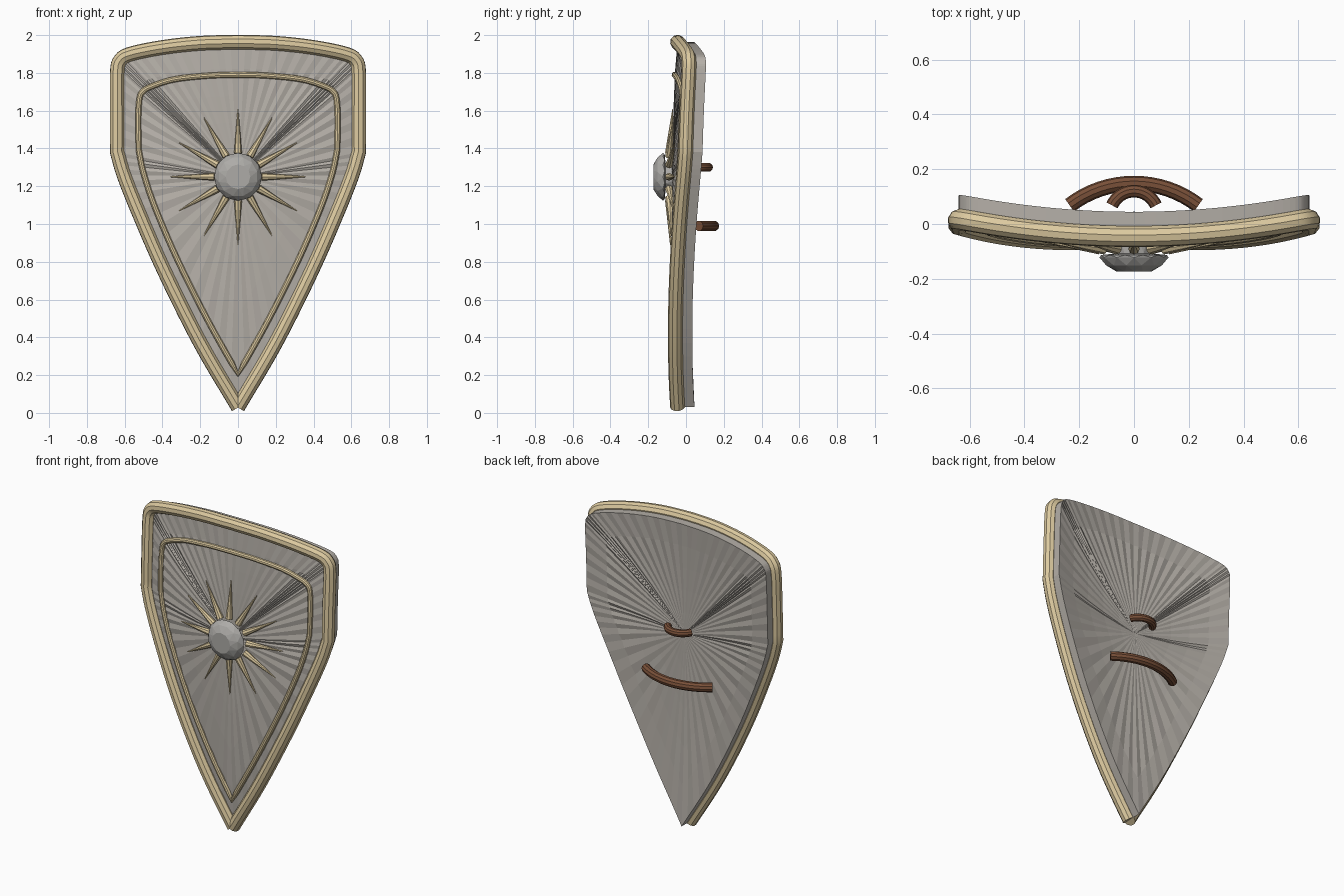
import bpy, bmesh
from math import sin, cos, pi, asin
from mathutils import Vector

if "Cube" in bpy.data.objects:
    bpy.data.objects.remove(bpy.data.objects["Cube"])


def material(name, rgb):
    m = bpy.data.materials.new(name)
    m.use_nodes = True
    m.diffuse_color = (*rgb, 1)
    m.node_tree.nodes["Principled BSDF"].inputs["Base Color"].default_value = (*rgb, 1)
    return m


STEEL = material("warm grey steel", (0.46, 0.43, 0.39))
BOSS = material("boss grey", (0.42, 0.41, 0.39))
BRASS = material("pale brass", (0.72, 0.59, 0.35))
LEATHER = material("brown leather", (0.19, 0.08, 0.04))
CENTRE_Z = 1.25


def bowl(x, z):
    """Depth of the curved front surface."""
    return -0.077 + 0.17 * x * x + 0.034 * (z - 1) ** 2


def add_object(name, mesh, mat):
    mesh.materials.clear()
    mesh.materials.append(mat)
    ob = bpy.data.objects.new(name, mesh)
    bpy.context.collection.objects.link(ob)
    return ob


def from_bmesh(name, bm, mat):
    bmesh.ops.recalc_face_normals(bm, faces=bm.faces)
    mesh = bpy.data.meshes.new(name)
    bm.to_mesh(mesh)
    bm.free()
    return add_object(name, mesh, mat)


def tube(name, points, radius, mat, cyclic=False):
    cu = bpy.data.curves.new(name, "CURVE")
    cu.dimensions = "3D"
    cu.bevel_depth = radius
    cu.bevel_resolution = 3
    cu.use_fill_caps = True
    sp = cu.splines.new("POLY")
    sp.points.add(len(points) - 1)
    for p, co in zip(sp.points, points):
        p.co = (*co, 1)
    sp.use_cyclic_u = cyclic
    tmp = bpy.data.objects.new(name + "_path", cu)
    bpy.context.collection.objects.link(tmp)
    dg = bpy.context.evaluated_depsgraph_get()
    mesh = bpy.data.meshes.new_from_object(tmp.evaluated_get(dg))
    bpy.data.objects.remove(tmp)
    ob = add_object(name, mesh, mat)
    bpy.context.view_layer.objects.active = ob
    bpy.ops.object.select_all(action="DESELECT")
    ob.select_set(True)
    bpy.ops.object.shade_smooth_by_angle()
    return ob


def smooth_path(pts, steps):
    """Catmull-Rom curve through 2D points."""
    v = [Vector(p) for p in pts]
    v = [2 * v[0] - v[1]] + v + [2 * v[-1] - v[-2]]
    out = []
    for a, b, c, d in zip(v, v[1:], v[2:], v[3:]):
        for i in range(steps):
            t = i / steps
            out.append(0.5 * (2 * b + (c - a) * t + (2 * a - 5 * b + 4 * c - d) * t * t
                              + (3 * b - a - 3 * c + d) * t ** 3))
    return out + [v[-2]]


def outline(top, side, steps=5):
    """Full outline from the tip, up the left side, over the top and down again."""
    half = smooth_path(side, steps) + smooth_path(top, steps)[1:]
    return half + [Vector((-p.x, p.y)) for p in half[-2::-1]]


outer = outline(
    [(0.64, 1.38), (0.64, 1.6), (0.64, 1.8), (0.625, 1.865), (0.57, 1.9),
     (0.4, 1.935), (0.2, 1.957), (0, 1.963)],
    [(0, 0.03), (0.2, 0.37), (0.39, 0.75), (0.53, 1.07), (0.605, 1.26), (0.64, 1.38)])
inner = outline(
    [(0.525, 1.39), (0.528, 1.55), (0.522, 1.66), (0.505, 1.7), (0.46, 1.727),
     (0.34, 1.765), (0.16, 1.785), (0, 1.79)],
    [(0, 0.205), (0.16, 0.49), (0.32, 0.81), (0.44, 1.09), (0.5, 1.27), (0.525, 1.39)])

# Dished plate: concentric rings with hammered radial ridges, front and back
bm = bmesh.new()
rim = outer[:-1]
n = len(rim)
layers = []
for depth in (0, 0.09):
    rings = []
    for k in range(1, 6):
        t = k / 5
        ripple = 0.004 * t if k < 5 else 0
        ring = []
        for i, p in enumerate(rim):
            x, z = p.x * t, CENTRE_Z + (p.y - CENTRE_Z) * t
            ring.append(bm.verts.new((x, bowl(x, z) + depth + ripple * (-1) ** i, z)))
        rings.append(ring)
    hub = bm.verts.new((0, bowl(0, CENTRE_Z) + depth, CENTRE_Z))
    for i in range(n):
        j = (i + 1) % n
        bm.faces.new((hub, rings[0][i], rings[0][j]))
        for a, b in zip(rings, rings[1:]):
            bm.faces.new((a[i], b[i], b[j], a[j]))
    layers.append(rings[-1])
for i in range(n):
    j = (i + 1) % n
    bm.faces.new((layers[0][i], layers[1][i], layers[1][j], layers[0][j]))
from_bmesh("shield_plate", bm, STEEL)

# Heavy rim, open at the tip, and thin closed inner trim
tube("outer_rim", [(p.x, bowl(p.x, p.y), p.y) for p in outer], 0.039, BRASS)
tube("inner_trim", [(p.x, bowl(p.x, p.y) - 0.004, p.y) for p in inner[:-1]], 0.016, BRASS, True)

# Sunburst of tapered rays
for k in range(12):
    a = k * pi / 6
    start = Vector((0.125 * cos(a), -0.09, CENTRE_Z + 0.125 * sin(a)))
    ex, ez = 0.36 * cos(a), CENTRE_Z + 0.36 * sin(a)
    end = Vector((ex, bowl(ex, ez) - 0.006, ez))
    bm = bmesh.new()
    bmesh.ops.create_cone(bm, cap_ends=True, segments=8, radius1=0.021, radius2=0.002,
                          depth=(end - start).length)
    ray = from_bmesh(f"sun_ray_{k + 1}", bm, BRASS)
    ray.location = (start + end) / 2
    ray.rotation_mode = "QUATERNION"
    ray.rotation_quaternion = (end - start).to_track_quat("Z", "Y")

# Faceted central boss
bm = bmesh.new()
rings = []
for k, (r, y) in enumerate([(0.065, -0.173), (0.105, -0.151), (0.126, -0.122),
                            (0.124, -0.113), (0.07, -0.108), (0.07, -0.05)]):
    angles = [(i + k / 2) * pi / 6 for i in range(12)]
    rings.append([bm.verts.new((r * cos(a), y, CENTRE_Z + r * sin(a))) for a in angles])
for a, b in zip(rings, rings[1:]):
    for i in range(12):
        j = (i + 1) % 12
        bm.faces.new((a[i], b[i], a[j]))
        bm.faces.new((a[j], b[i], b[j]))
bm.faces.new(rings[0])
bm.faces.new(rings[-1])
from_bmesh("centre_boss", bm, BOSS)


# Bowed leather grips on the back
def grip(name, half_width, sag, z, radius):
    big = (half_width ** 2 + sag ** 2) / (2 * sag)
    span = asin(half_width / big)
    pts = []
    for i in range(17):
        a = span * (i / 8 - 1)
        pts.append((big * sin(a), 0.068 + sag - big * (1 - cos(a)), z))
    tube(name, pts, radius, LEATHER)


grip("arm_strap", 0.235, 0.08, 0.99, 0.028)
grip("hand_grip", 0.08, 0.052, 1.3, 0.023)
